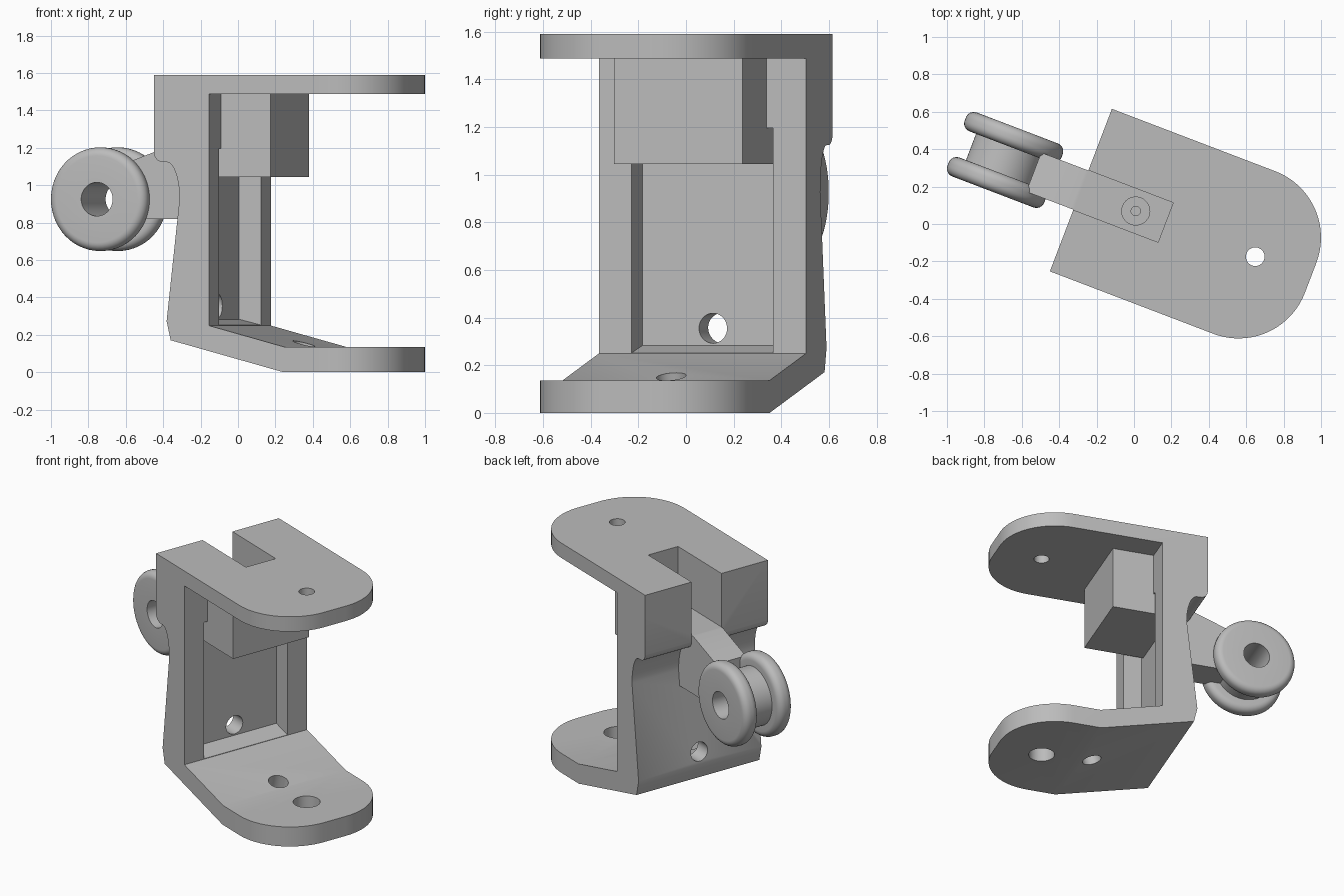
import bpy, bmesh, math
from mathutils import Matrix, Vector

cube = bpy.data.objects.get("Cube")
if cube:
    bpy.data.objects.remove(cube, do_unlink=True)

TURN = math.radians(-20.9)   # the whole bracket stands turned about z
MID = 0.068                  # centre line across the bracket
HALF = 0.465                 # half width of the bracket

grey = bpy.data.materials.new("plain_grey")
grey.use_nodes = True
grey.diffuse_color = (0.5, 0.5, 0.5, 1)
grey.node_tree.nodes["Principled BSDF"].inputs["Base Color"].default_value = (0.5, 0.5, 0.5, 1)


def make(name, bm):
    bmesh.ops.recalc_face_normals(bm, faces=bm.faces)
    mesh = bpy.data.meshes.new(name)
    bm.to_mesh(mesh)
    bm.free()
    obj = bpy.data.objects.new(name, mesh)
    bpy.context.collection.objects.link(obj)
    mesh.materials.append(grey)
    return obj


def prism(name, points, lo, hi, plan=False):
    """Extrude a side profile across the bracket, or a plan outline upward."""
    bm = bmesh.new()

    def place(p, t):
        return (p[0], p[1] + MID, t) if plan else (p[0], t + MID, p[1])
    face = bm.faces.new([bm.verts.new(place(p, lo)) for p in points])
    ext = bmesh.ops.extrude_face_region(bm, geom=[face])
    verts = [g for g in ext["geom"] if isinstance(g, bmesh.types.BMVert)]
    step = Vector((0, 0, hi - lo)) if plan else Vector((0, hi - lo, 0))
    bmesh.ops.translate(bm, verts=verts, vec=step)
    return make(name, bm)


def box(name, u0, u1, half, z0, z1):
    return prism(name, [(u0, z0), (u1, z0), (u1, z1), (u0, z1)], -half, half)


def rod(name, u, z, radius, depth, tilt=0.0):
    bm = bmesh.new()
    m = Matrix.Translation((u, MID, z)) @ Matrix.Rotation(tilt, 4, "Y")
    bmesh.ops.create_cone(bm, cap_ends=True, segments=40, radius1=radius,
                          radius2=radius, depth=depth, matrix=m)
    return make(name, bm)


def combine(obj, other, operation):
    mod = obj.modifiers.new("join", "BOOLEAN")
    mod.operation = operation
    mod.solver = "EXACT"
    mod.object = other
    bpy.context.view_layer.objects.active = obj
    bpy.ops.object.modifier_apply(modifier=mod.name)
    bpy.data.objects.remove(other, do_unlink=True)


def arc(cx, cy, rx, ry, a0, a1, n=10):
    return [(cx + rx * math.cos(math.radians(a0 + (a1 - a0) * i / n)),
             cy + ry * math.sin(math.radians(a0 + (a1 - a0) * i / n)))
            for i in range(n + 1)]


# C-shaped bracket: side profile trimmed by the rounded plan outline
side = [(1.1, 0), (0.412, 0), (-0.234, 0.171), (-0.257, 0.273), (-0.183, 0.925)]
side += arc(-0.255, 0.925, 0.072, 0.198, 8, 90)
side += arc(-0.277, 1.176, 0.053, 0.053, 270, 180, 6)
side += [(-0.33, 1.59), (1.1, 1.59), (1.1, 1.487), (-0.014, 1.487),
         (-0.014, 0.249), (0.417, 0.135), (1.1, 0.135)]
bracket = prism("bracket", side, -HALF, HALF)
R = 0.38
END = 0.985
plan = [(-0.5, -HALF - 0.0)] + arc(END - R, R - HALF, R, R, -90, 0, 20)
plan += arc(END - R, HALF - R, R, R, 0, 90, 20) + [(-0.5, HALF)]
combine(bracket, prism("outline", plan, -0.1, 1.7, plan=True), "INTERSECT")

# Recess between the two wall ribs
recess = [(-0.14, 0.283), (0.05, 0.236), (0.05, 1.195), (-0.14, 1.195)]
combine(bracket, prism("recess", recess, -0.317, 0.317), "DIFFERENCE")

# Hanging block under the top plate, and the rear arm
combine(bracket, box("block", -0.165, 0.27, 0.288, 1.045, 1.54), "UNION")
arm = [(-0.165, 0.82), (-0.6, 0.82), (-0.6, 1.125), (-0.565, 1.14),
       (-0.34, 1.222), (-0.165, 1.222)]
combine(bracket, prism("arm", arm, -0.112, 0.112), "UNION")

# Slot from the rear through plate and block, with a stepped hole in its floor
combine(bracket, box("slot", -0.5, 0.155, 0.113, 1.22, 1.7), "DIFFERENCE")
combine(bracket, rod("counterbore", -0.016, 1.22, 0.075, 0.1), "DIFFERENCE")
combine(bracket, rod("pilot", -0.016, 1.17, 0.025, 0.12), "DIFFERENCE")

# Screw holes in the plates, the sloped foot and the wall
for name, u, z, radius, depth, tilt in (
        ("top_hole", 0.668, 1.54, 0.05, 0.3, 0),
        ("base_hole", 0.668, 0.07, 0.085, 0.3, 0),
        ("slope_hole", 0.335, 0.09, 0.063, 0.4, math.atan(0.265)),
        ("wall_hole", -0.19, 0.355, 0.063, 0.3, math.pi / 2)):
    combine(bracket, rod(name, u, z, radius, depth, tilt), "DIFFERENCE")

# Flanged roller: half profile (radius, offset), mirrored and spun about its axle
RIM, HUB, BORE, OUT, INN = 0.277, 0.195, 0.09, 0.183, 0.075
ROUND = 0.045
half = [(BORE, OUT)] + arc(RIM - ROUND, OUT - ROUND, ROUND, ROUND, 90, 0, 6)
half += arc(RIM - ROUND, INN + ROUND, ROUND, ROUND, 0, -90, 6) + [(HUB, INN)]
ring = half + [(r, -t) for r, t in reversed(half)]
bm = bmesh.new()
vs = [bm.verts.new((r, t, 0)) for r, t in ring]
es = [bm.edges.new((vs[i], vs[(i + 1) % len(vs)])) for i in range(len(vs))]
bmesh.ops.spin(bm, geom=vs + es, cent=(0, 0, 0), axis=(0, 1, 0),
               angle=math.tau, steps=56, use_merge=True)
bmesh.ops.remove_doubles(bm, verts=bm.verts, dist=0.0001)
bmesh.ops.translate(bm, verts=bm.verts, vec=(-0.766, MID + 0.006, 0.925))
roller = make("roller", bm)

# Turn into place and shade
for obj in (bracket, roller):
    obj.data.transform(Matrix.Rotation(TURN, 4, "Z"))
    bpy.ops.object.select_all(action="DESELECT")
    obj.select_set(True)
    bpy.context.view_layer.objects.active = obj
    bpy.ops.object.shade_smooth_by_angle(angle=math.radians(30))
